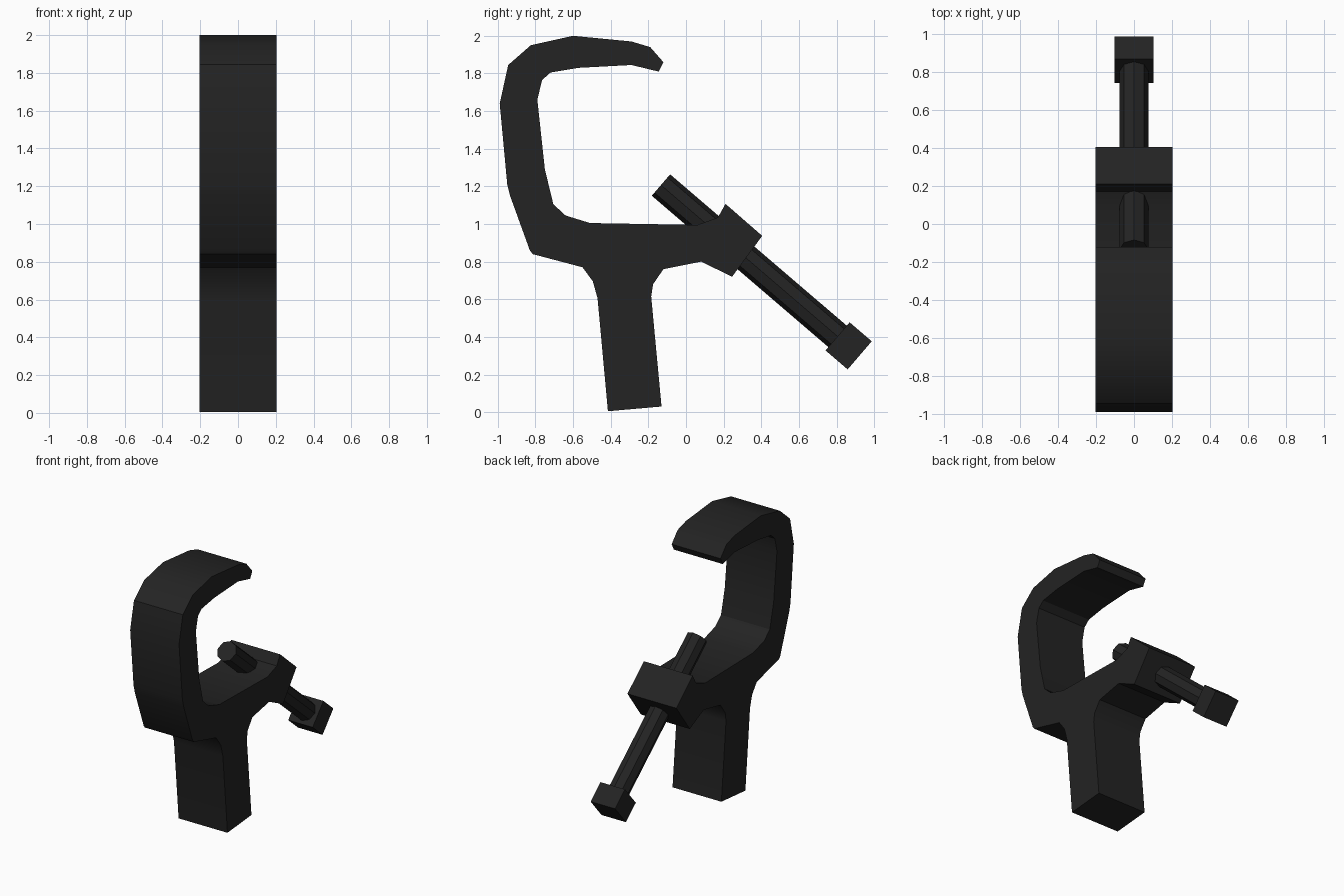
import bpy
import bmesh
import math
from mathutils import Matrix, Vector

default_cube = bpy.data.objects.get("Cube")
if default_cube:
    bpy.data.objects.remove(default_cube, do_unlink=True)

# One dark painted metal for the whole clamp
black_metal = bpy.data.materials.new("black_metal")
black_metal.use_nodes = True
colour = (0.017, 0.017, 0.017, 1)
black_metal.diffuse_color = colour
black_metal.node_tree.nodes["Principled BSDF"].inputs["Base Color"].default_value = colour


def add_object(name, bm, smooth_angle=None):
    """Turn a bmesh into a named object with outward normals."""
    bmesh.ops.recalc_face_normals(bm, faces=bm.faces[:])
    mesh = bpy.data.meshes.new(name)
    bm.to_mesh(mesh)
    bm.free()
    mesh.materials.append(black_metal)
    obj = bpy.data.objects.new(name, mesh)
    bpy.context.collection.objects.link(obj)
    if smooth_angle:
        bpy.ops.object.select_all(action="DESELECT")
        obj.select_set(True)
        bpy.context.view_layer.objects.active = obj
        bpy.ops.object.shade_smooth_by_angle(angle=math.radians(smooth_angle))
    return obj


def extrude_profile(name, profile, half_width):
    """Extrude a side outline of (y, z) points across x."""
    bm = bmesh.new()
    face = bm.faces.new([bm.verts.new((-half_width, y, z)) for y, z in profile])
    result = bmesh.ops.extrude_face_region(bm, geom=[face])
    moved = [v for v in result["geom"] if isinstance(v, bmesh.types.BMVert)]
    bmesh.ops.translate(bm, verts=moved, vec=(2 * half_width, 0, 0))
    return add_object(name, bm, smooth_angle=30)


# Clamp body: hook, jaw with threaded block, and stem in one outline
hook_inside = [(-.12, 1.86), (-.145, 1.81), (-.29, 1.845), (-.57, 1.83),
               (-.72, 1.805), (-.765, 1.765), (-.79, 1.66), (-.75, 1.29),
               (-.705, 1.105), (-.64, 1.045), (-.51, 1.005)]
screw_block = [(.06, .995), (.17, 1.035), (.21, 1.107), (.405, .937),
               (.245, .72), (.08, .80)]
stem = [(-.12, .76), (-.175, .68), (-.185, .615), (-.13, .03),
        (-.415, .005), (-.47, .605), (-.495, .695), (-.55, .77)]
hook_outside = [(-.815, .84), (-.83, .86), (-.935, 1.15), (-.95, 1.21),
                (-.99, 1.64), (-.945, 1.845), (-.825, 1.95), (-.6, 2),
                (-.29, 1.97), (-.19, 1.94)]
extrude_profile("clamp_body", hook_inside + screw_block + stem + hook_outside, .203)

# Screw axis, running from inside the jaw down to the rear
tip = Vector((0, -.133, 1.207))
end = Vector((0, .923, .302))
axis = end - tip
tilt = Matrix.Rotation(-math.atan2(axis.y, axis.z), 4, "X")

# Eight-sided screw shaft
head_length = .155
shaft_length = axis.length - head_length / 2
bm = bmesh.new()
bmesh.ops.create_cone(
    bm, cap_ends=True, segments=8, radius1=.075, radius2=.075, depth=shaft_length,
    matrix=Matrix.Translation(tip + axis.normalized() * shaft_length / 2) @ tilt)
add_object("screw_shaft", bm)

# Square screw head
bm = bmesh.new()
bmesh.ops.create_cube(
    bm, size=1,
    matrix=Matrix.Translation(end - axis.normalized() * head_length / 2) @ tilt
    @ Matrix.Diagonal((.203, .197, head_length, 1)))
add_object("screw_head", bm)
